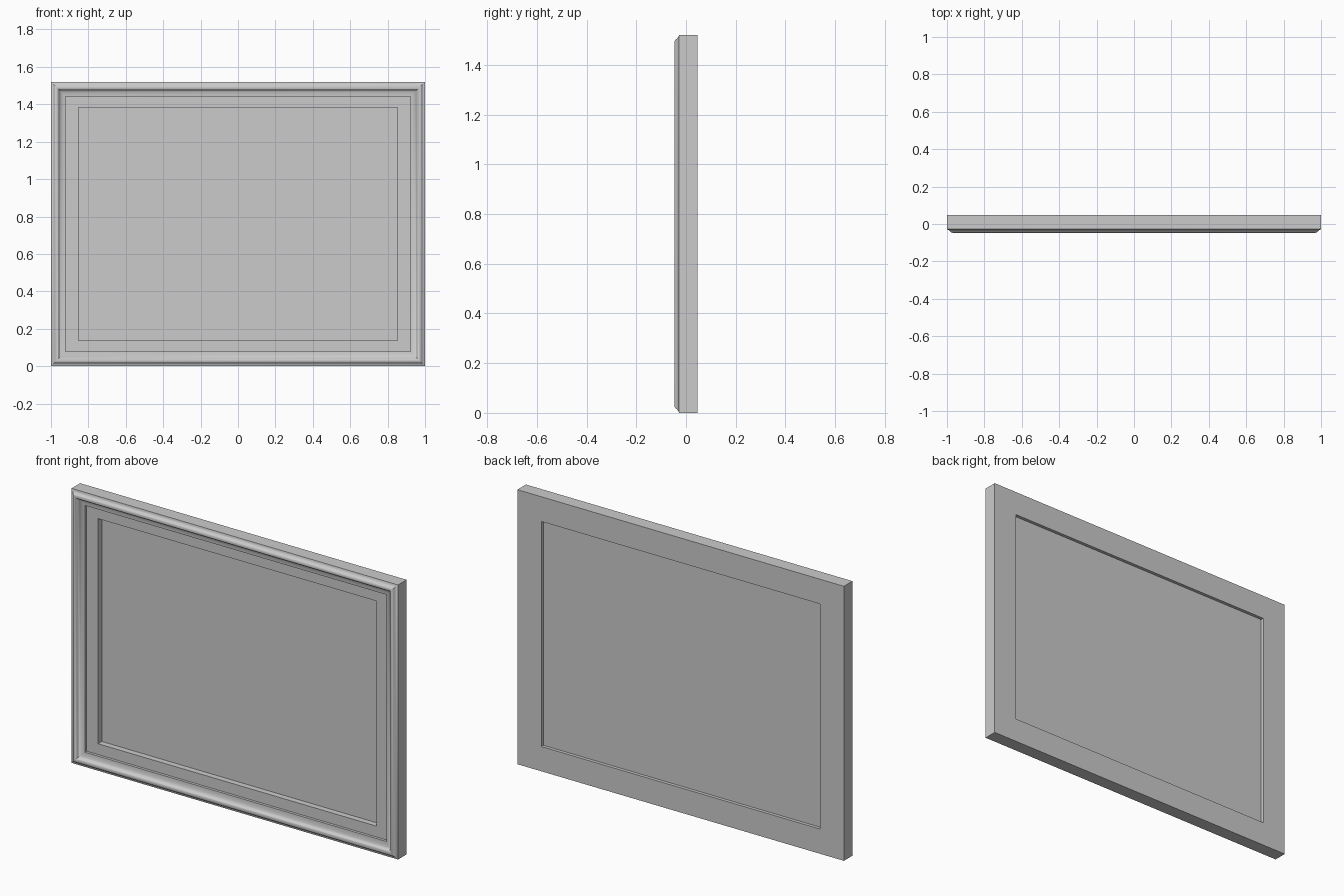
import bpy, bmesh

if "Cube" in bpy.data.objects:
    bpy.data.objects.remove(bpy.data.objects["Cube"])

W, H = 1.0, 0.76          # half width, half height
PANEL_Y = 0.028

# Moulding cross-section: (inset from side, inset from top/bottom, depth y)
moulding = [(0, 0.047), (0, -0.028), (0.007, -0.031), (0.014, -0.036), (0.019, -0.043),
            (0.025, -0.0465), (0.031, -0.047), (0.037, -0.045), (0.041, -0.041),
            (0.044, -0.034), (0.050, -0.028), (0.059, -0.024), (0.069, -0.022),
            (0.077, -0.021), (0.077, -0.006)]
profile = [(d, d, y) for d, y in moulding]
profile += [(0.147, 0.137, -0.006), (0.147, 0.137, 0.047)]


def finish(name, bm):
    bmesh.ops.recalc_face_normals(bm, faces=bm.faces)
    mesh = bpy.data.meshes.new(name)
    bm.to_mesh(mesh)
    bm.free()
    obj = bpy.data.objects.new(name, mesh)
    bpy.context.collection.objects.link(obj)
    return obj


# Frame: mitred rectangular loops bridged along the closed profile
bm = bmesh.new()
loops = [[bm.verts.new((sx * (W - dx), y, H + sz * (H - dz)))
          for sx, sz in ((-1, -1), (1, -1), (1, 1), (-1, 1))]
         for dx, dz, y in profile]
for i, a in enumerate(loops):
    b = loops[(i + 1) % len(loops)]
    for k in range(4):
        n = (k + 1) % 4
        bm.faces.new((a[k], a[n], b[n], b[k]))
frame = finish("picture_frame", bm)
bpy.context.view_layer.objects.active = frame
frame.select_set(True)
bpy.ops.object.shade_smooth_by_angle(angle=0.6)

# Thin picture panel, recessed inside the opening
bm = bmesh.new()
bmesh.ops.create_cube(bm, size=1)
for v in bm.verts:
    v.co = (v.co.x * 2 * (W - 0.147), PANEL_Y + v.co.y * 0.002,
            H + v.co.z * 2 * (H - 0.137))
finish("picture_panel", bm)
